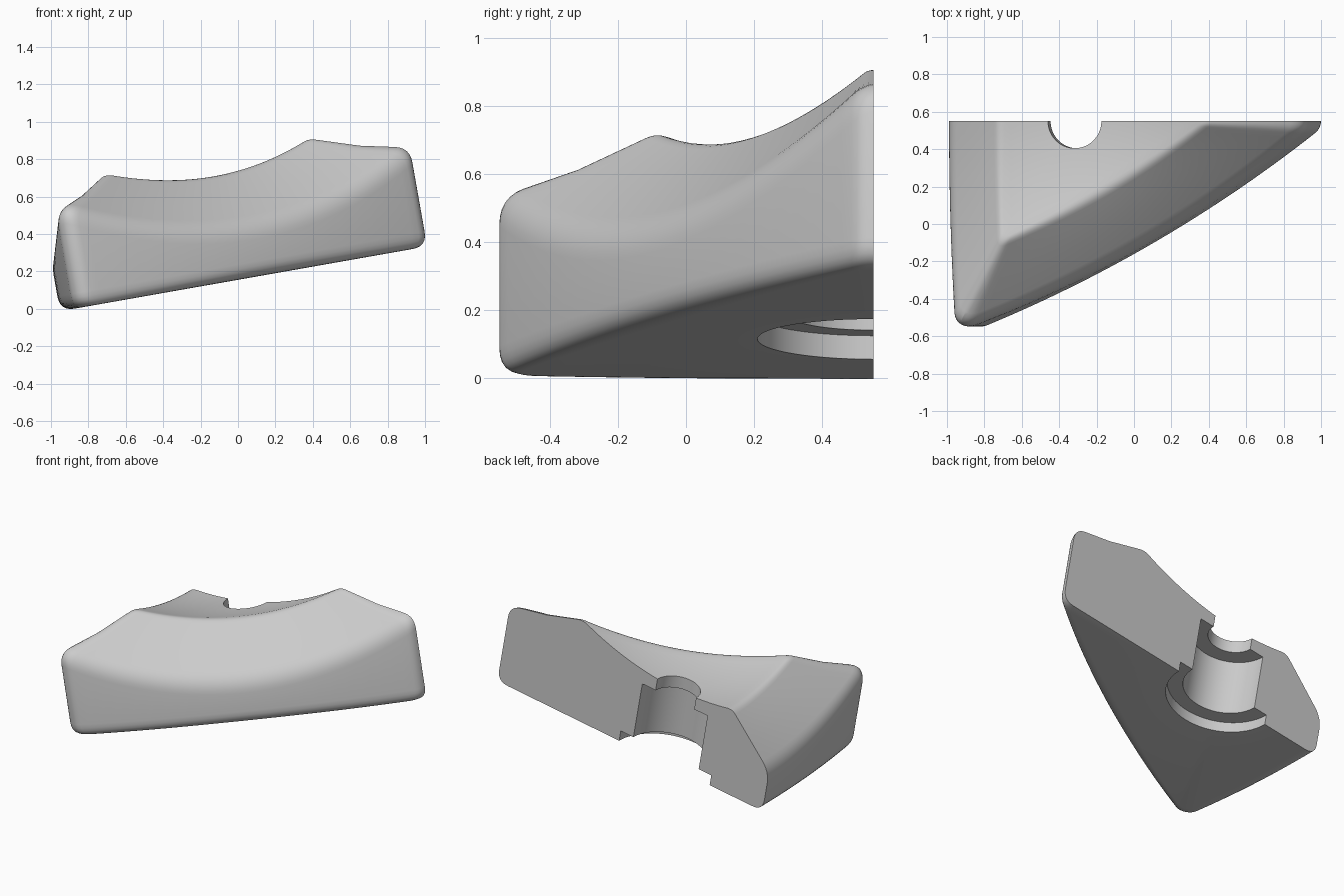
import bpy, bmesh
from math import sin, cos, sqrt, radians, atan2
from mathutils import Vector, Matrix

if "Cube" in bpy.data.objects:
    bpy.data.objects.remove(bpy.data.objects["Cube"])

TILT = radians(10)


def tri_radius(phi, inradius, R, rho):
    """Polar radius of a bulged triangle with rounded tips; phi = angle from nearest tip."""
    c = R - inradius
    k = sqrt((R - rho) ** 2 - 0.75 * c * c) - c / 2          # centre of tip rounding
    nx, ny = (k + c / 2) / (R - rho), c * 0.866 / (R - rho)
    if phi <= atan2(rho * ny, k + rho * nx):
        return k * cos(phi) + sqrt(max(rho ** 2 - (k * sin(phi)) ** 2, 0))
    a = radians(60) - phi
    return -c * cos(a) + sqrt(R * R - (c * sin(a)) ** 2)


def fillet(a, b, c, d, n):
    """Rounded replacement for corner b between a and c."""
    p, q = b + (a - b).normalized() * d, b + (c - b).normalized() * d
    return [p.lerp(b, i / n).lerp(b.lerp(q, i / n), i / n) for i in range(n + 1)]


def dish(r):
    return 0.525 + 0.283 * r * r


def section(phi):
    """Closed radial section (r, height): stepped bore, dish, bevel, wall, base."""
    ro = tri_radius(phi, 0.738, 7.5, 0.08)
    ri = tri_radius(phi, 0.41, 6.5, 0.03)
    s = ro * sin(radians(60) - phi)
    ridge = Vector((ri, dish(ri)))
    rim = Vector((ro, 0.277 + 0.22 * s * s))
    foot = Vector((ro, 0))
    mid = (ridge + rim) / 2 - Vector((0, 0.012 * s * s))
    pts = [Vector(p) for p in ((0.34, 0), (0.34, 0.07), (0.245, 0.07),
                               (0.245, 0.45), (0.145, 0.45))]
    n = 8
    inner = [0.145 + (ri - 0.04 - 0.145) * i / n for i in range(n)]
    pts += [Vector((r, dish(r))) for r in inner]
    pts += fillet(pts[-1], ridge, mid, 0.035, 4)
    pts.append(mid)
    pts += fillet(mid, rim, foot, 0.08, 6)
    pts += fillet(rim, foot, pts[0], 0.08, 6)
    return pts


# Angles across half the three-sided body (tips at 0 and -120 degrees)
steps = [0, 0.8, 1.6, 2.3, 3, 4.5, 7, 10, 14, 19, 24, 30, 36, 42, 48, 54, 60]
angles = [(-p, p) for p in steps]
angles += [(-120 + p, p) for p in reversed(steps[:-1])]
angles += [(-120 - p, p) for p in steps[1:]]

# Sweep the section around the bore axis and cap the two cut faces
bm = bmesh.new()
rings = []
for theta, phi in angles:
    t = radians(theta)
    rings.append([bm.verts.new((p.x * cos(t), p.x * sin(t), p.y))
                  for p in section(radians(phi))])
n = len(rings[0])
for a, b in zip(rings, rings[1:]):
    for i in range(n):
        j = (i + 1) % n
        bm.faces.new((a[i], a[j], b[j], b[i]))
bm.faces.new(rings[0])
bm.faces.new(rings[-1][::-1])
bmesh.ops.recalc_face_normals(bm, faces=bm.faces)

# Tilt the base and move into place
bm.transform(Matrix.Translation((-0.225, 0.55, 0.115)) @ Matrix.Rotation(-TILT, 4, 'Y'))
mesh = bpy.data.meshes.new("half_knob_body")
bm.to_mesh(mesh)
bm.free()
body = bpy.data.objects.new("half_knob_body", mesh)
bpy.context.collection.objects.link(body)
bpy.context.view_layer.objects.active = body
body.select_set(True)
bpy.ops.object.shade_smooth_by_angle(angle=radians(30))
